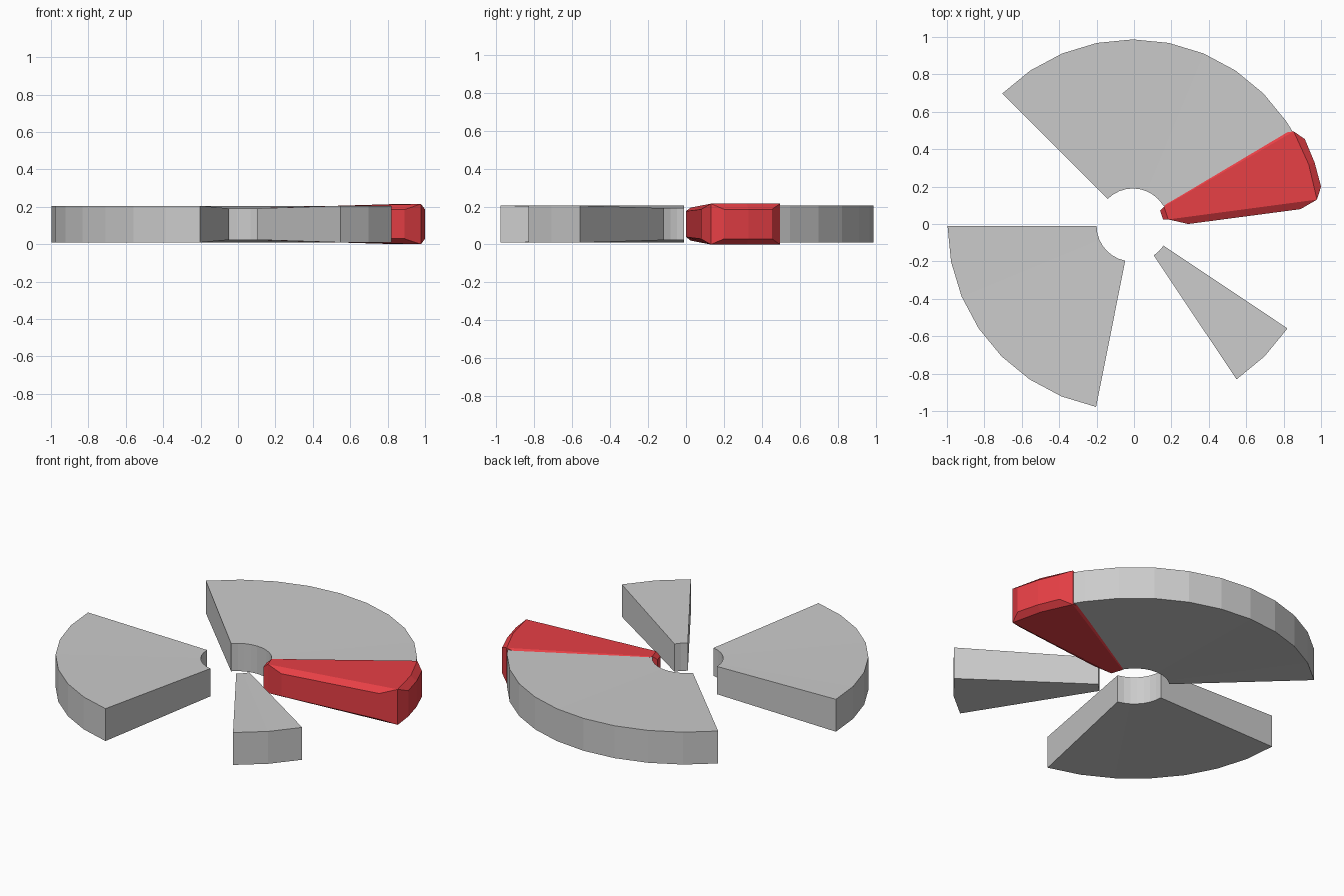
import bpy, bmesh
from math import cos, sin, radians

if "Cube" in bpy.data.objects:
    bpy.data.objects.remove(bpy.data.objects["Cube"])

MID = 0.1075  # height of the middle plane
STEP = 11.25  # 32-sided circle


def polar(r, deg, h, cx=0.0, cy=0.0):
    a = radians(deg)
    return (cx + r * cos(a), cy + r * sin(a), MID + h)


def finish(bm, name, mat=None):
    bmesh.ops.remove_doubles(bm, verts=bm.verts, dist=0.0005)
    bmesh.ops.recalc_face_normals(bm, faces=bm.faces)
    me = bpy.data.meshes.new(name)
    bm.to_mesh(me)
    bm.free()
    ob = bpy.data.objects.new(name, me)
    bpy.context.collection.objects.link(ob)
    if mat:
        me.materials.append(mat)
    return ob


def face(bm, pts):
    bm.faces.new([bm.verts.new(p) for p in pts])


def ring_sector(name, angles, cx, cy):
    """Ring slice that thins towards the hub."""
    bm = bmesh.new()
    rows = [[bm.verts.new(polar(r, a, h, cx, cy))
             for r, h in ((0.19, -0.084), (0.987, -0.098),
                          (0.987, 0.098), (0.19, 0.084))] for a in angles]
    for a, b in zip(rows, rows[1:]):
        for i in range(4):
            j = (i + 1) % 4
            bm.faces.new((a[i], a[j], b[j], b[i]))
    bm.faces.new(rows[0])
    bm.faces.new(rows[-1])
    finish(bm, name)


# Grey slices
ring_sector("large_slice", [30] + [STEP * i for i in range(3, 13)], -0.006, 0)
ring_sector("medium_slice", [STEP * i for i in range(16, 24)], -0.01, -0.01)
ring_sector("small_slice", [STEP * i for i in range(-5, -2)], 0, -0.01)

# Red selected slice: each side carries a raised, bevelled panel
red = bpy.data.materials.new("red")
red.diffuse_color = (0.8, 0.05, 0.06, 1)
red.use_nodes = True
red.node_tree.nodes["Principled BSDF"].inputs["Base Color"].default_value = red.diffuse_color
A0, AM, A1 = 7.6, 18.85, 30.1
HI, HO = 0.087, 0.1075
inner = [(0.185, A0, HI), (0.185, A1, HI)]
outer = [(0.987, A0, HO), (0.987, AM, HO), (0.987, A1, HO)]
# (corner row, raised panel row) as radius, angle, half height
sides = [
    (outer, [(1.02, 11.3, 0.078), (1.02, AM, 0.078), (1.02, 26.4, 0.078)]),
    (inner, [(0.157, 9, 0.065), (0.157, 27, 0.065)]),
    ([inner[0], outer[0]], [(0.29, 0, 0.068), (0.894, 5.1, 0.078)]),
    ([inner[1], outer[2]], [(0.29, 2 * AM, 0.068), (0.894, 2 * AM - 5.1, 0.078)]),
]


def loop(row):
    """Closed loop: upper row, then the mirrored lower row backwards."""
    return ([polar(*p) for p in row] +
            [polar(r, a, -h) for r, a, h in reversed(row)])


bm = bmesh.new()
for corners, panel in sides:
    c, p = loop(corners), loop(panel)
    n = len(c)
    for i in range(n):
        j = (i + 1) % n
        face(bm, (c[i], c[j], p[j], p[i]))
    for i in range(n // 2 - 1):
        face(bm, (p[i], p[i + 1], p[n - 2 - i], p[n - 1 - i]))
for s in (1, -1):
    face(bm, [polar(r, a, h * s) for r, a, h in [inner[0]] + outer + [inner[1]]])
finish(bm, "selected_slice", red)
